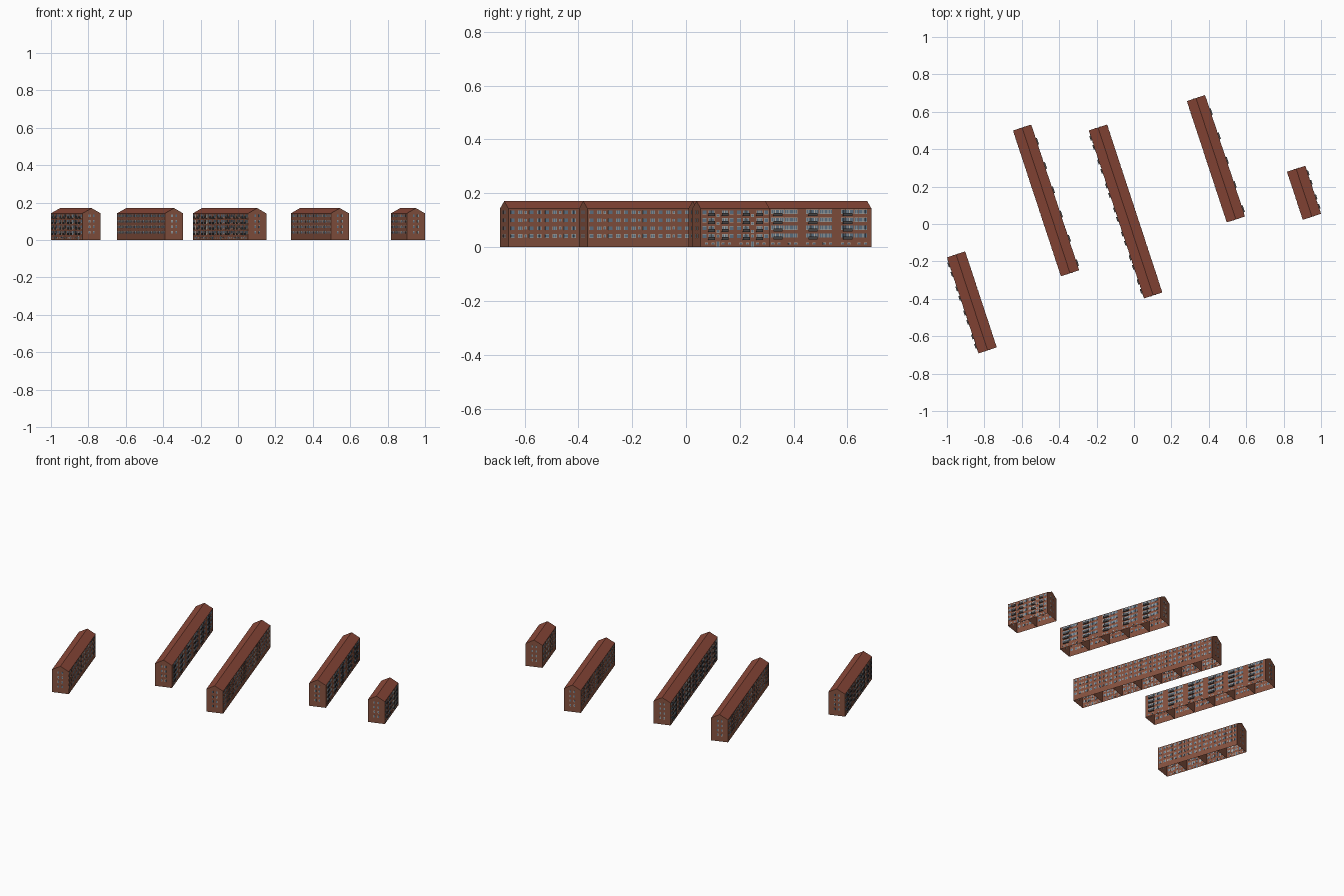
import bpy, bmesh, math
from mathutils import Matrix

if "Cube" in bpy.data.objects:
    bpy.data.objects.remove(bpy.data.objects["Cube"])

ANGLE = math.atan(0.329)
W, EAVE, RIDGE = 0.102, 0.143, 0.171
FLOORS = [0.041 + 0.0295 * i for i in range(4)]


def material(name, rgb):
    m = bpy.data.materials.new(name)
    m.diffuse_color = (*rgb, 1)
    m.use_nodes = True
    m.node_tree.nodes["Principled BSDF"].inputs["Base Color"].default_value = m.diffuse_color
    return m


BRICK = material("brick", (0.24, 0.085, 0.05))
ROOF = material("roof_tile", (0.26, 0.065, 0.04))
GLASS = material("window_glass", (0.12, 0.18, 0.25))
FRAME = material("pale_frame", (0.5, 0.46, 0.4))
DARK = material("balcony_panel", (0.07, 0.065, 0.065))


class Part:
    """Collects boxes and faces that become one named object."""
    def __init__(self, name, mats):
        self.name, self.mats, self.bm = name, mats, bmesh.new()

    def box(self, c, s):
        bmesh.ops.create_cube(self.bm, size=1,
                              matrix=Matrix.Translation(c) @ Matrix.Diagonal((*s, 1)))

    def face(self, pts, mat=0):
        self.bm.faces.new([self.bm.verts.new(p) for p in pts]).material_index = mat

    def finish(self, loc):
        bmesh.ops.remove_doubles(self.bm, verts=self.bm.verts, dist=1e-6)
        me = bpy.data.meshes.new(self.name)
        self.bm.to_mesh(me)
        self.bm.free()
        for m in self.mats:
            me.materials.append(m)
        ob = bpy.data.objects.new(self.name, me)
        ob.location = (*loc, 0)
        ob.rotation_euler.z = ANGLE
        bpy.context.collection.objects.link(ob)


def block(name, loc, length, sections, side, style):
    shell = Part(name + "_shell", [BRICK, ROOF])
    glass = Part(name + "_windows", [GLASS])
    frame = Part(name + "_window_frames", [FRAME])
    balc = Part(name + "_balconies", [DARK])
    h, step = W / 2, length / sections
    prof = [(-h, 0), (-h, EAVE), (0, RIDGE), (h, EAVE), (h, 0)]
    ys = [-length / 2 + i * step for i in range(sections + 1)]

    # open-bottomed walls, roof and cross walls between stair sections
    for a, b in zip(ys, ys[1:]):
        for i, (p, q) in enumerate(zip(prof, prof[1:])):
            shell.face([(p[0], a, p[1]), (p[0], b, p[1]),
                        (q[0], b, q[1]), (q[0], a, q[1])], int(i in (1, 2)))
    for i, y in enumerate(ys):
        pts = [(x, y, z) for x, z in prof]
        shell.face(pts if i else pts[::-1])

    def window(s, y, z, w, t, out=0.0):
        x = s * (h + out)
        frame.box((x, y, z), (0.0012, w, t))
        n = 2 if w > 0.012 else 1
        pane = (w - 0.002) / n
        for k in range(n):
            glass.box((x, y + (k - (n - 1) / 2) * pane, z),
                      (0.002, pane - 0.001, t - 0.002))

    for y0 in ys[:-1]:
        mid = y0 + step / 2
        # plain facade
        for z in FLOORS:
            for d in (-0.052, -0.022, 0.022, 0.052):
                window(-side, mid + d, z, 0.017, 0.014)
            window(-side, mid, z, 0.009, 0.011)
        # basement lights
        for d in (-0.045, -0.02, 0.02, 0.045):
            window(side, mid + d, 0.013, 0.012, 0.007)
        # balcony facade
        for z in FLOORS:
            if style == "band":
                for e in (-1, 1):
                    c = mid + e * 0.0265
                    for k in (-1, 0, 1):
                        window(side, c + k * 0.0165, z + 0.002, 0.0162, 0.016)
                    if e * side > 0:
                        continue
                    balc.box((side * (h + 0.0035), c, z - 0.0125), (0.007, 0.036, 0.0015))
                    balc.box((side * (h + 0.0065), c, z - 0.007), (0.001, 0.036, 0.010))
            else:
                for e in (-1, 1):
                    window(side, mid + e * 0.053, z, 0.017, 0.015)
                    c = mid + e * 0.026
                    window(side, c + 0.006, z, 0.013, 0.015)
                    window(side, c - 0.006, z - 0.003, 0.009, 0.021)
                    balc.box((side * (h + 0.0035), c, z - 0.0135), (0.007, 0.026, 0.0015))
                    balc.box((side * (h + 0.0065), c, z - 0.008), (0.001, 0.026, 0.010))
                window(side, mid, z - 0.012 if z > 0.05 else z, 0.011, 0.011)
        # entrance door
        if style != "band":
            window(side, mid, 0.011, 0.011, 0.021)

    # gable end windows
    for e in (-1, 1):
        for z in FLOORS:
            for x in (-0.012, 0.012):
                frame.box((x, e * length / 2, z), (0.009, 0.0012, 0.014))
                glass.box((x, e * length / 2, z), (0.007, 0.002, 0.012))

    for part in (shell, glass, frame, balc):
        part.finish(loc)


block("west_block", (-0.867, -0.419), 0.54, 4, -1, "single")
block("midwest_block", (-0.47, 0.126), 0.82, 6, 1, "band")
block("middle_block", (-0.045, 0.067), 0.945, 7, -1, "single")
block("mideast_block", (0.438, 0.349), 0.683, 5, 1, "band")
block("east_block", (0.909, 0.167), 0.27, 2, 1, "single")
